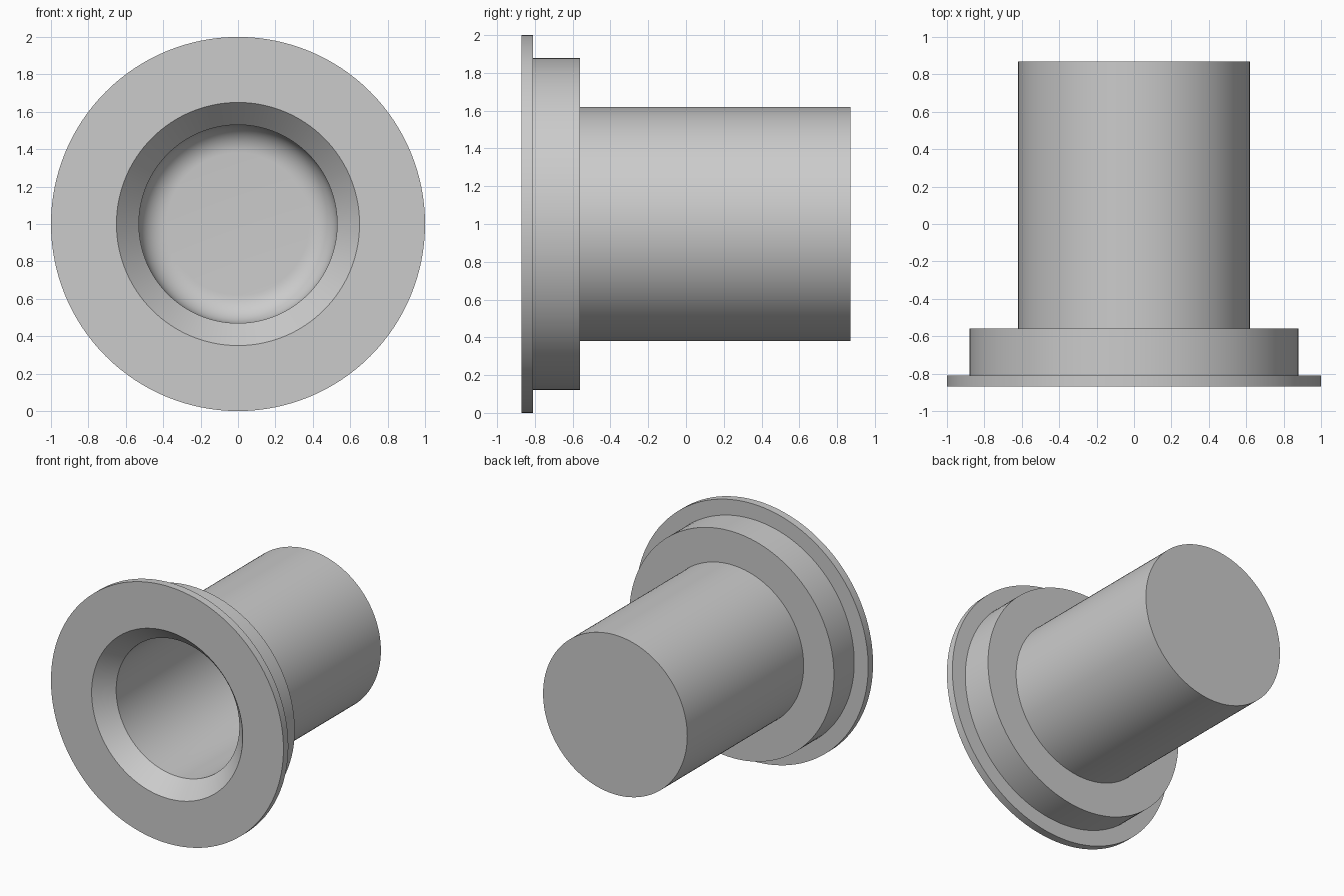
import bpy, bmesh, math
from mathutils import Matrix, Vector

cube = bpy.data.objects.get("Cube")
if cube:
    bpy.data.objects.remove(cube, do_unlink=True)

# Plain grey material
grey = bpy.data.materials.new("light_grey")
grey.use_nodes = True
colour = (0.6, 0.6, 0.6, 1)
grey.diffuse_color = colour
grey.node_tree.nodes["Principled BSDF"].inputs["Base Color"].default_value = colour

SEGMENTS = 128
FRONT, BACK = -0.87, 0.87
BORE, FLOOR, FILLET = 0.53, 0.78, 0.15

# Outside: closed back, sleeve, collar and flange; then the chamfered mouth
profile = [
    (0, BACK), (0.62, BACK), (0.62, -0.56),
    (0.88, -0.56), (0.88, -0.81),
    (1, -0.81), (1, FRONT),
    (0.65, FRONT), (BORE, FRONT + 0.13),
]

# Inside: blind bore with a rounded floor corner
for i in range(13):
    a = math.radians(90) * i / 12
    profile.append((BORE - FILLET + FILLET * math.cos(a),
                    FLOOR - FILLET + FILLET * math.sin(a)))
profile.append((0, FLOOR))

# Spin the profile about the y axis
bm = bmesh.new()
verts = [bm.verts.new((r, y, 0)) for r, y in profile]
edges = [bm.edges.new(pair) for pair in zip(verts, verts[1:])]
bmesh.ops.spin(bm, geom=verts + edges, cent=(0, 0, 0), axis=(0, 1, 0),
               angle=math.tau, steps=SEGMENTS)
bmesh.ops.remove_doubles(bm, verts=bm.verts, dist=1e-5)
bmesh.ops.recalc_face_normals(bm, faces=bm.faces)
bmesh.ops.transform(bm, matrix=Matrix.Translation(Vector((0, 0, 1))), verts=bm.verts)

mesh = bpy.data.meshes.new("flanged_sleeve")
bm.to_mesh(mesh)
bm.free()
mesh.materials.append(grey)
sleeve = bpy.data.objects.new("flanged_sleeve", mesh)
bpy.context.collection.objects.link(sleeve)

# Smooth round walls, crisp rims
bpy.ops.object.select_all(action='DESELECT')
sleeve.select_set(True)
bpy.context.view_layer.objects.active = sleeve
bpy.ops.object.shade_smooth_by_angle(angle=math.radians(30))
